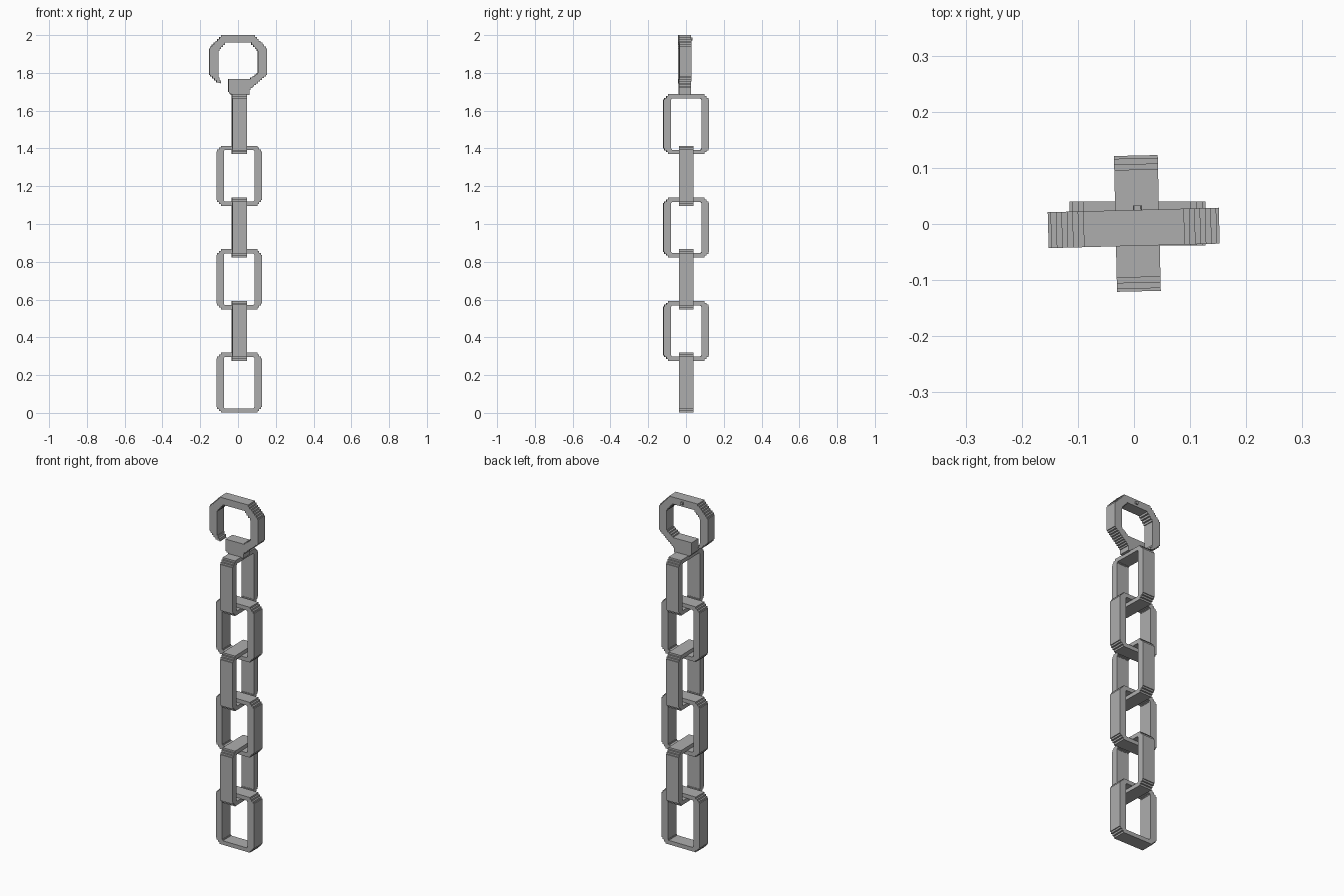
import bpy, bmesh
from math import radians
from mathutils import Matrix, Vector

cube = bpy.data.objects.get("Cube")
if cube:
    bpy.data.objects.remove(cube)

steel = bpy.data.materials.new("grey_steel")
steel.use_nodes = True
STEEL = (0.42, 0.42, 0.42, 1)
steel.diffuse_color = STEEL
steel.node_tree.nodes["Principled BSDF"].inputs["Base Color"].default_value = STEEL


def stepped(points, step=0.01):
    """Replace every diagonal edge of a closed outline with small stairs."""
    out = []
    for a, b in zip(points, points[1:] + points[:1]):
        a, b = Vector(a), Vector(b)
        d = b - a
        out.append(a)
        if min(abs(d.x), abs(d.y)) > 0.001:
            n = max(2, round(abs(d.x) / step))
            for i in range(n):
                x = a.x + d.x * (i + 0.5) / n
                out.append(Vector((x, a.y + d.y * i / n)))
                out.append(Vector((x, a.y + d.y * (i + 1) / n)))
    return out


def chamfered(w, h, c):
    """Upright rectangle outline with cut corners, centred on the origin."""
    x, z = w / 2, h / 2
    return [(x - c, -z), (x, c - z), (x, z - c), (x - c, z),
            (c - x, z), (-x, z - c), (-x, c - z), (c - x, -z)]


def plate(name, outlines, depth, location, turn):
    """Extrude x-z outlines (inner ones become holes) along y."""
    bm = bmesh.new()
    for outline in outlines:
        vs = [bm.verts.new((p.x, -depth / 2, p.y)) for p in outline]
        for a, b in zip(vs, vs[1:] + vs[:1]):
            bm.edges.new((a, b))
    bmesh.ops.triangle_fill(bm, edges=bm.edges[:], use_beauty=True)
    ext = bmesh.ops.extrude_face_region(bm, geom=bm.faces[:], use_keep_orig=True)
    moved = [v for v in ext["geom"] if isinstance(v, bmesh.types.BMVert)]
    bmesh.ops.translate(bm, vec=(0, depth, 0), verts=moved)
    bmesh.ops.recalc_face_normals(bm, faces=bm.faces[:])
    bmesh.ops.dissolve_limit(bm, angle_limit=radians(1),
                             verts=bm.verts[:], edges=bm.edges[:])
    bm.transform(Matrix.Translation(location) @ Matrix.Rotation(radians(turn), 4, "Z"))
    mesh = bpy.data.meshes.new(name)
    bm.to_mesh(mesh)
    bm.free()
    mesh.materials.append(steel)
    obj = bpy.data.objects.new(name, mesh)
    bpy.context.collection.objects.link(obj)
    return obj


# Chain links, alternately turned a quarter
link_outer = stepped(chamfered(0.242, 0.318, 0.03))
link_inner = stepped(chamfered(0.162, 0.272, 0.006))
for i in range(6):
    across = i % 2 == 0
    plate(f"chain_link_{i + 1}", [link_outer, link_inner], 0.078,
          (0.006, 0.001, 0.16 + i * 0.2738), 0 if across else 91.3)

# Open hook with its foot on the top link
hook = [(-0.085, 2), (-0.153, 1.93), (-0.153, 1.79), (-0.11, 1.75), (-0.085, 1.745),
        (-0.105, 1.775), (-0.105, 1.915), (-0.065, 1.96), (0.065, 1.96),
        (0.105, 1.915), (0.105, 1.8), (0.06, 1.767), (-0.052, 1.767),
        (-0.052, 1.7), (-0.033, 1.684), (0.06, 1.684), (0.06, 1.71),
        (0.1, 1.745), (0.152, 1.79), (0.152, 1.93), (0.085, 2)]
plate("hook", [stepped(hook)], 0.064, (0, -0.007, 0), 1.5)

# Tiny stud on the back of the hook
stud = [Vector(p) for p in chamfered(0.016, 0.016, 0.002)]
plate("hook_stud", [stud], 0.01, (0.006, 0.028, 1.98), 1.5)
